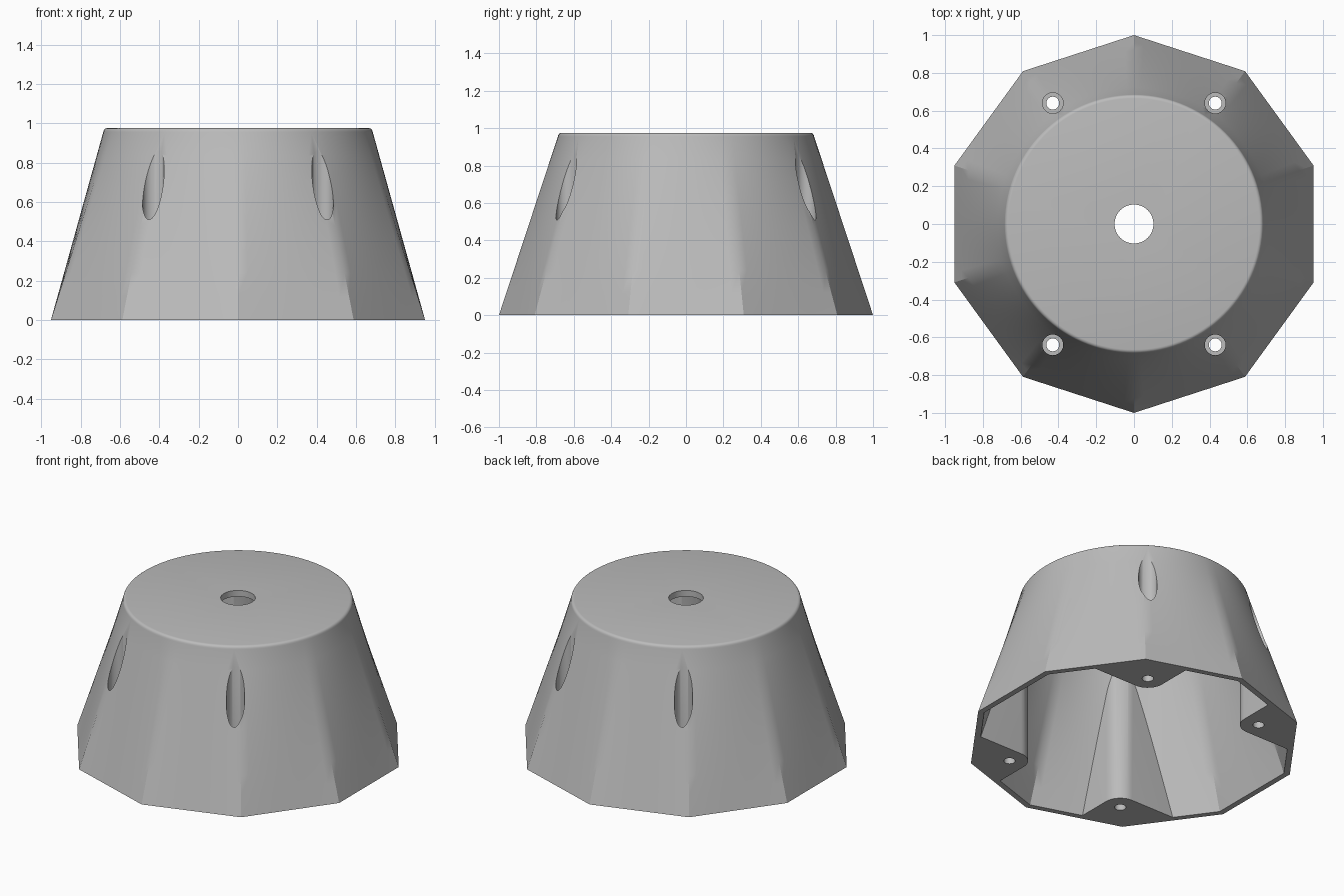
import bpy, bmesh, math

cube = bpy.data.objects.get("Cube")
if cube:
    bpy.data.objects.remove(cube, do_unlink=True)

SEG = 120          # points round each ring
SIDES = 10
HOLE_X, HOLE_Y = 0.43, 0.64

grey = bpy.data.materials.new("plain grey")
grey.use_nodes = True
grey.diffuse_color = (0.5, 0.5, 0.5, 1)
grey.node_tree.nodes["Principled BSDF"].inputs["Base Color"].default_value = (0.5, 0.5, 0.5, 1)


def make_object(name, bm):
    bmesh.ops.recalc_face_normals(bm, faces=bm.faces)
    mesh = bpy.data.meshes.new(name)
    bm.to_mesh(mesh)
    bm.free()
    obj = bpy.data.objects.new(name, mesh)
    obj.data.materials.append(grey)
    bpy.context.collection.objects.link(obj)
    return obj


def stack_rings(name, rings):
    """Closed solid through rings of equal point count."""
    bm = bmesh.new()
    loops = [[bm.verts.new(p) for p in ring] for ring in rings]
    n = len(loops[0])
    for low, high in zip(loops, loops[1:]):
        for i in range(n):
            j = (i + 1) % n
            bm.faces.new((low[i], low[j], high[j], high[i]))
    bm.faces.new(loops[0][::-1])
    bm.faces.new(loops[-1])
    return make_object(name, bm)


def loft_ring(base_r, top_r, t, z):
    """Section of a ten-sided base blending into a round top."""
    step = 2 * math.pi / SIDES
    ring = []
    for i in range(SEG):
        a = 2 * math.pi * i / SEG
        poly_r = base_r * math.cos(step / 2) / math.cos(a % step - step / 2)
        r = poly_r + (top_r - poly_r) * t
        ring.append((r * math.cos(a + math.pi / 2), r * math.sin(a + math.pi / 2), z))
    return ring


def cylinder(name, x, y, radius, z0, z1):
    def ring(z):
        return [(x + radius * math.cos(2 * math.pi * i / 48),
                 y + radius * math.sin(2 * math.pi * i / 48), z) for i in range(48)]
    return stack_rings(name, [ring(z0), ring(z1)])


def boss_block(sx, sy):
    """Upright corner block, rounded around the screw hole."""
    round_r, far = 0.11, 1.3
    outline = [(far, far), (HOLE_X - round_r, far)]
    for i in range(13):
        a = math.pi + math.pi / 2 * i / 12
        outline.append((HOLE_X + round_r * math.cos(a), HOLE_Y + round_r * math.sin(a)))
    outline.append((far, HOLE_Y - round_r))
    return stack_rings("boss_block", [[(sx * x, sy * y, z) for x, y in outline] for z in (-0.2, 1.2)])


def subtract(target, cutter):
    mod = target.modifiers.new("cut", 'BOOLEAN')
    mod.operation = 'DIFFERENCE'
    mod.solver = 'EXACT'
    mod.object = cutter
    bpy.context.view_layer.objects.active = target
    bpy.ops.object.modifier_apply(modifier=mod.name)
    bpy.data.objects.remove(cutter, do_unlink=True)


# Outer shell: ten-sided foot, round top with a small rolled edge
top_z, edge_r, roll = 0.975, 0.685, 0.02
rings = [loft_ring(1.0, edge_r, k / 8, (top_z - roll) * k / 8) for k in range(9)]
for k in range(1, 5):
    a = math.pi / 2 * k / 4
    rings.append(loft_ring(1.0, edge_r - roll * (1 - math.cos(a)), 1, top_z - roll + roll * math.sin(a)))
housing = stack_rings("housing", rings)

# Hollow inside, leaving four rounded screw bosses
cavity = stack_rings("cavity", [loft_ring(0.962, 0.655, t, 0.935 * t) for t in
                                [-0.1] + [k / 8 for k in range(9)]])
corners = [(sx, sy) for sx in (-1, 1) for sy in (-1, 1)]
for sx, sy in corners:
    subtract(cavity, boss_block(sx, sy))
subtract(housing, cavity)

# Centre cable hole
subtract(housing, cylinder("cable_hole", 0, 0, 0.103, 0.8, 1.2))

# Screw holes with wide counterbores
for sx, sy in corners:
    subtract(housing, cylinder("counterbore", sx * HOLE_X, sy * HOLE_Y, 0.055, 0.08, 1.2))
    subtract(housing, cylinder("screw_hole", sx * HOLE_X, sy * HOLE_Y, 0.034, -0.2, 0.3))

# Smooth shading with crisp edges
bpy.ops.object.select_all(action='DESELECT')
housing.select_set(True)
bpy.context.view_layer.objects.active = housing
bpy.ops.object.shade_smooth_by_angle(angle=math.radians(30))
